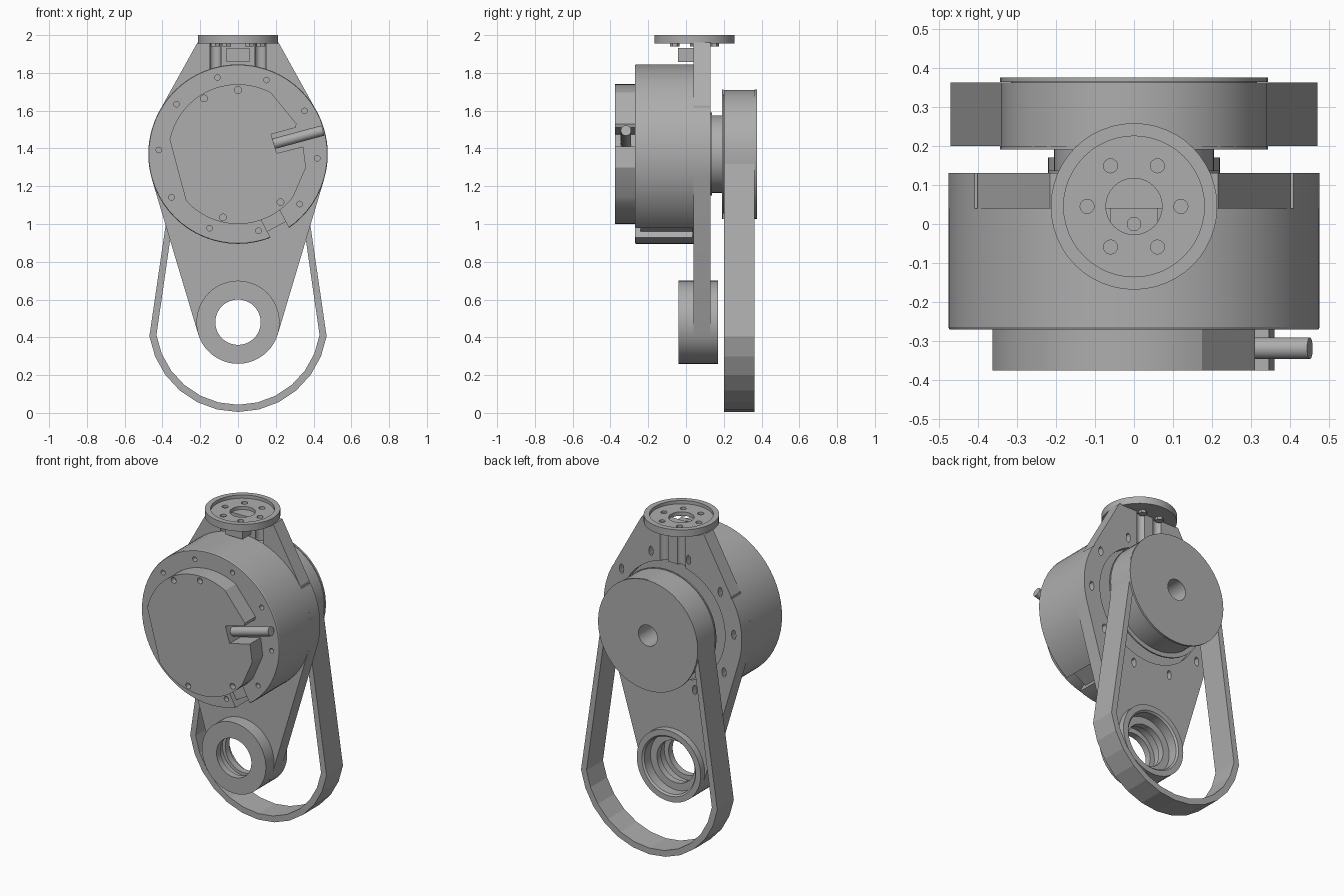
import bpy, bmesh, math
from math import sin, cos, pi, radians
from mathutils import Vector, Matrix

if "Cube" in bpy.data.objects:
    bpy.data.objects.remove(bpy.data.objects["Cube"])

GREY = (0.42, 0.42, 0.42, 1)
mat = bpy.data.materials.new("machined grey")
mat.use_nodes = True
mat.diffuse_color = GREY
mat.node_tree.nodes["Principled BSDF"].inputs["Base Color"].default_value = GREY

AXIS_Z = 1.37   # motor axis height
HUB_Z = 0.48    # lower joint height


def finish(name, bm, angle=25):
    bmesh.ops.recalc_face_normals(bm, faces=bm.faces)
    me = bpy.data.meshes.new(name)
    bm.to_mesh(me)
    bm.free()
    me.materials.append(mat)
    ob = bpy.data.objects.new(name, me)
    bpy.context.collection.objects.link(ob)
    smooth(ob, angle)
    return ob


def smooth(ob, angle=25):
    bpy.ops.object.select_all(action='DESELECT')
    ob.select_set(True)
    bpy.context.view_layer.objects.active = ob
    bpy.ops.object.shade_smooth_by_angle(angle=radians(angle))


def arc(r, z, a0, a1, n):
    """Points (x, z) on an arc, angles in degrees."""
    return [(r * cos(radians(a0 + (a1 - a0) * i / n)),
             z + r * sin(radians(a0 + (a1 - a0) * i / n))) for i in range(n + 1)]


def prism(name, pts, y0, y1):
    """Extrude an (x, z) outline along y."""
    bm = bmesh.new()
    f = bm.faces.new([bm.verts.new((x, y0, z)) for x, z in pts])
    ext = bmesh.ops.extrude_face_region(bm, geom=[f])
    bmesh.ops.translate(bm, vec=(0, y1 - y0, 0),
                        verts=[v for v in ext["geom"] if isinstance(v, bmesh.types.BMVert)])
    return finish(name, bm)


def lathe(name, profile, z, n=48, closed=False):
    """Spin an (r, y) profile about the y axis at height z."""
    bm = bmesh.new()
    vs = [bm.verts.new((r, y, z)) for r, y in profile]
    es = [bm.edges.new(p) for p in zip(vs, vs[1:])]
    if closed:
        es.append(bm.edges.new((vs[-1], vs[0])))
    bmesh.ops.spin(bm, geom=vs + es, cent=(0, 0, z), axis=(0, 1, 0), angle=2 * pi, steps=n)
    bmesh.ops.remove_doubles(bm, verts=bm.verts, dist=1e-4)
    return finish(name, bm)


def rod(name, a, b, r, n=20, stretch=1):
    """Cylinder from a to b; stretch elongates it along z."""
    a, b = Vector(a), Vector(b)
    rot = (b - a).to_track_quat('Z', 'Y').to_matrix().to_4x4()
    c = (a + b) / 2
    bm = bmesh.new()
    bmesh.ops.create_cone(bm, cap_ends=True, segments=n, radius1=r, radius2=r, depth=(b - a).length,
                          matrix=Matrix.Translation(c) @ Matrix.Diagonal((1, 1, stretch, 1)) @ rot)
    return finish(name, bm)


def box(name, c, s, tilt=0):
    bm = bmesh.new()
    bmesh.ops.create_cube(bm, size=1, matrix=Matrix.Translation(c)
                          @ Matrix.Rotation(tilt, 4, 'Y') @ Matrix.Diagonal((*s, 1)))
    return finish(name, bm)


def cut(ob, cutters):
    """Subtract every cutter from the part and discard the cutters."""
    for c in cutters:
        m = ob.modifiers.new("cut", 'BOOLEAN')
        m.operation, m.solver, m.object = 'DIFFERENCE', 'EXACT', c
        c.hide_render = True
    dg = bpy.context.evaluated_depsgraph_get()
    me = bpy.data.meshes.new_from_object(ob.evaluated_get(dg))
    ob.modifiers.clear()
    ob.data = me
    for c in cutters:
        bpy.data.objects.remove(c)
    smooth(ob)


def polar(r, deg):
    return r * cos(radians(deg)), AXIS_Z + r * sin(radians(deg))


BOLTS = [polar(0.42, 69 + 36 * i) for i in range(10)]

# Motor housing with front screw holes and a cable cutout at the lower edge
housing = lathe("motor_housing", [(0, -0.27), (0.472, -0.27), (0.475, -0.264), (0.475, 0.04), (0, 0.04)],
                AXIS_Z, 64)
nx, nz = polar(0.45, -62)
cut(housing, [rod("c", (x, -0.29, z), (x, -0.24, z), 0.015, 12) for x, z in BOLTS]
    + [box("c", (nx, -0.12, nz), (0.18, 0.31, 0.11), radians(62))])
bx, bz = polar(0.39, -62)
box("cable_block", (bx, -0.1, bz), (0.09, 0.28, 0.112), radians(62))

# Front cover: clipped disc with a connector notch
cover = prism("front_cover", arc(0.37, AXIS_Z, 62, 168, 18) + arc(0.37, AXIS_Z, 222, 322, 18)
              + [(0.36, 1.30), (0.345, 1.41), (0.205, 1.375), (0.175, 1.475), (0.305, 1.51), (0.31, 1.53)],
              -0.375, -0.268)
cut(cover, [rod("c", (x, -0.39, z), (x, -0.34, z), 0.018, 12)
            for x, z in ((-0.18, 1.665), (0, 1.71), (0.225, 1.115), (-0.08, 1.035))])
rod("connector_plug", (0.19, -0.318, 1.425), (0.45, -0.318, 1.495), 0.028)

# Arm plate: outline wraps motor and lower joint, tapering up to the flange
half = arc(0.22, HUB_Z, -90, -16.6, 10) + arc(0.475, AXIS_Z, -16.6, 32, 10) + [(0.215, 1.96)]
arm = prism("arm_plate", half + [(-x, z) for x, z in reversed(half[1:])], 0.04, 0.13)
cuts = [rod("c", (0, 0, HUB_Z), (0, 0.3, HUB_Z), 0.19, 40),
        rod("c", (0, 0.1, AXIS_Z), (0, 0.2, AXIS_Z), 0.36, 48)]
cuts += [rod("c", (x, 0.03, z), (x, 0.15, z), 0.015, 12, 2) for x, z in BOLTS]
for s in (-1, 1):
    cuts.append(box("c", (s * 0.43, 0.085, 1.62), (0.06, 0.12, 0.014)))
    cuts.append(rod("c", (s * 0.12, 0.045, 1.82), (s * 0.12, 0.045, 1.98), 0.03))
    cuts.append(rod("c", (s * 0.06, 0.14, 1.70), (s * 0.06, 0.14, 1.98), 0.03))
cut(arm, cuts)

# Centre block under the flange
block = box("centre_block", (0, 0, 1.895), (0.12, 0.084, 0.075))
cut(block, [rod("c", (0, 0, 1.88), (0, 0, 1.95), 0.017, 12)])

# Top flange: rimmed disc with a centre opening and six bolt holes
FY = 0.045
flange = rod("top_flange", (0, FY, 1.956), (0, FY, 2.0), 0.213, 48)
ring = [(0.12 * cos(radians(60 * i)), FY + 0.12 * sin(radians(60 * i))) for i in range(6)]
cut(flange, [rod("c", (0, FY, 1.98), (0, FY, 2.02), 0.18, 48),
             rod("c", (0, FY, 1.9), (0, FY, 1.99), 0.072, 32)]
    + [rod("c", (x, y, 1.965), (x, y, 1.99), 0.018, 16) for x, y in ring])
for x, y in ring:
    rod("flange_bolt", (x, y, 1.94), (x, y, 1.962), 0.025, 6)

# Lower joint: stepped bearing ring
lathe("joint_ring", [(0.12, -0.04), (0.22, -0.04), (0.22, 0.17), (0.185, 0.17), (0.175, 0.16),
                     (0.175, 0.1), (0.13, 0.1), (0.13, 0.06), (0.15, 0.06), (0.15, 0.0), (0.12, 0.0)],
      HUB_Z, 48, True)

# Drive pulley: shaft collar, two thin flanges and a bored drum
lathe("pulley", [(0, 0.09), (0.205, 0.09), (0.205, 0.19), (0.343, 0.19), (0.343, 0.199), (0.315, 0.199),
                 (0.315, 0.363), (0.343, 0.363), (0.343, 0.375), (0.065, 0.375), (0.065, 0.21), (0, 0.21)],
      AXIS_Z, 48)
lathe("shaft_collar", [(0, 0.09), (0.22, 0.09), (0.22, 0.137), (0, 0.137)], AXIS_Z, 48)


# Drive belt: tapered loop around the pulley and the lower axis
def loop(r_top, r_low):
    return arc(r_top, AXIS_Z, -9, 189, 20) + arc(r_low, HUB_Z, 189, 351, 12)


bm = bmesh.new()
rings = [[bm.verts.new((x, y, z)) for x, z in loop(*r)]
         for r, y in (((0.34, 0.475), 0.2), ((0.34, 0.475), 0.362),
                      ((0.305, 0.437), 0.362), ((0.305, 0.437), 0.2))]
for a, b in zip(rings, rings[1:] + rings[:1]):
    for i in range(len(a)):
        j = (i + 1) % len(a)
        bm.faces.new((a[i], a[j], b[j], b[i]))
finish("drive_belt", bm, 12)
